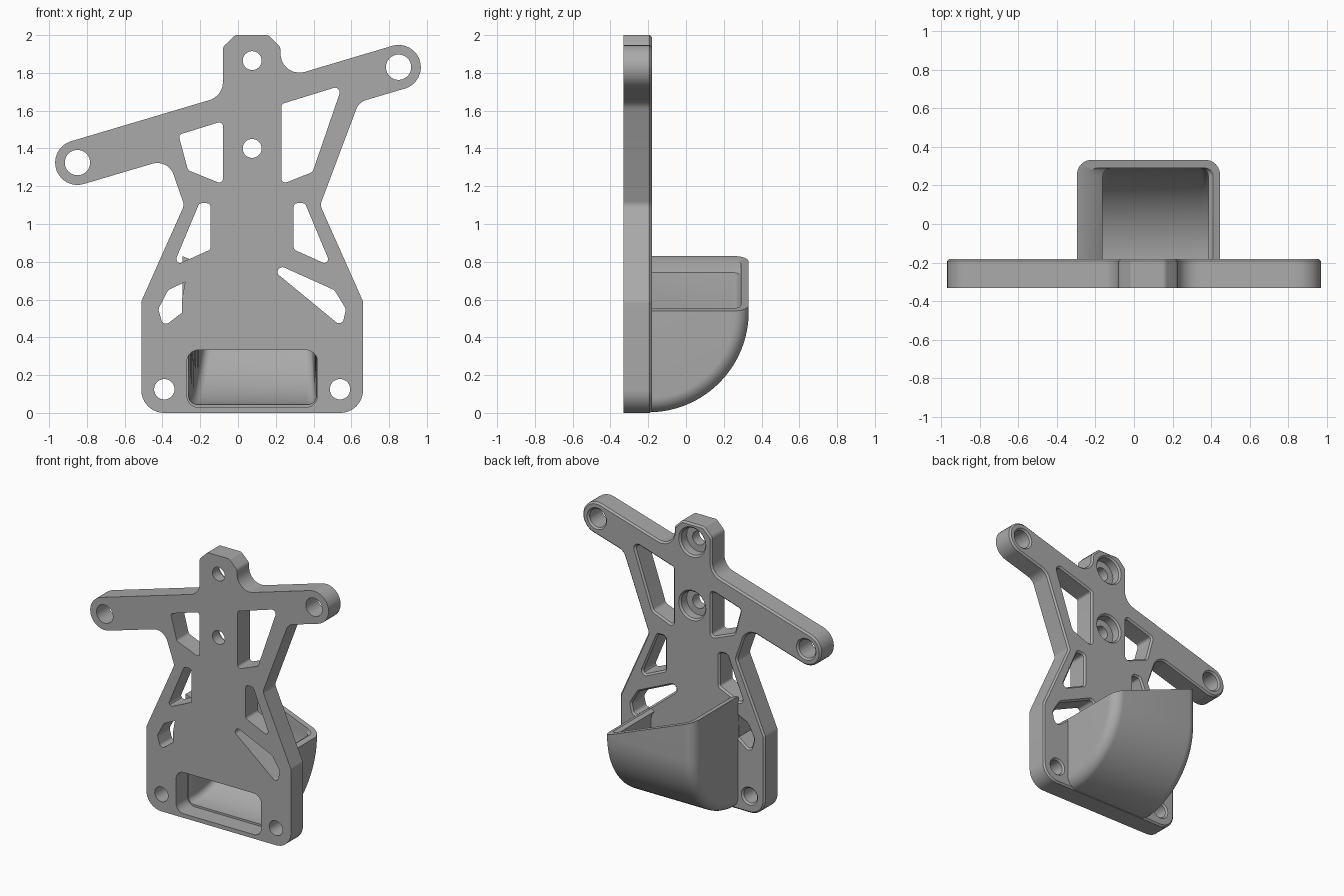
import bpy, bmesh
from math import sin, cos, tan, pi, radians
from mathutils import Vector

cube = bpy.data.objects.get("Cube")
if cube:
    bpy.data.objects.remove(cube)

grey = bpy.data.materials.new("satin grey")
grey.use_nodes = True
COLOR = (0.4, 0.4, 0.4, 1)
grey.diffuse_color = COLOR
grey.node_tree.nodes["Principled BSDF"].inputs["Base Color"].default_value = COLOR

FRONT, BACK, EDGE, MID = -0.332, -0.18, 0.012, 0.075


def finish(bm, name):
    bmesh.ops.recalc_face_normals(bm, faces=bm.faces)
    mesh = bpy.data.meshes.new(name)
    bm.to_mesh(mesh)
    bm.free()
    mesh.materials.append(grey)
    obj = bpy.data.objects.new(name, mesh)
    bpy.context.collection.objects.link(obj)
    bpy.ops.object.select_all(action='DESELECT')
    obj.select_set(True)
    bpy.context.view_layer.objects.active = obj
    bpy.ops.object.shade_smooth_by_angle(angle=radians(28))


def rounded(corners, steps=8):
    """Polygon of (x, z, radius) corners turned into points with arcs."""
    out = []
    for i, (x, z, r) in enumerate(corners):
        p = Vector((x, z))
        if r == 0:
            out.append(p)
            continue
        a = (Vector(corners[i - 1][:2]) - p).normalized()
        b = (Vector(corners[(i + 1) % len(corners)][:2]) - p).normalized()
        half = a.angle(b) / 2
        center = p + (a + b).normalized() * r / sin(half)
        t = r / tan(half)
        s, e = p + a * t - center, p + b * t - center
        out += [center + s.lerp(e, k / steps).normalized() * r for k in range(steps + 1)]
    return out


def circle(x, z, r, n=40):
    return [Vector((x + r * cos(2 * pi * k / n), z + r * sin(2 * pi * k / n))) for k in range(n)]


def oriented(pts, ccw):
    area = sum(pts[i - 1].cross(pts[i]) for i in range(len(pts)))
    return pts if (area > 0) == ccw else pts[::-1]


def offset(pts, d):
    """Move a loop sideways into the material on its left."""
    out = []
    for i, p in enumerate(pts):
        e1 = (p - pts[i - 1]).normalized()
        e2 = (pts[(i + 1) % len(pts)] - p).normalized()
        n1, n2 = Vector((-e1.y, e1.x)), Vector((-e2.y, e2.x))
        out.append(p + (n1 + n2) * d / (1 + n1.dot(n2)))
    return out


def mirror(corners):
    return [(2 * MID - x, z, r) for x, z, r in corners]


# Plate outline: base, right arm, top tab, left arm
d = Vector((1.7, 0.505)).normalized()
n = Vector((-d.y, d.x))
R = 0.118


def arm_end(x, z, side):
    c = Vector((x, z)) + d * R * side
    return [(*(c - n * R * side), R - 0.001), (*(c + n * R * side), R - 0.001)]


outline = [(-0.512, 0, 0.12), (0.662, 0, 0.12), (0.662, 0.59, 0.04), (0.435, 1.1, 0.05),
           (0.64, 1.645, 0.08), *arm_end(0.85, 1.83, 1),
           (0.225, 1.767, 0.1), (0.225, 1.937, 0.04), (0.16, 2, 0.03),
           (-0.015, 2, 0.03), (-0.08, 1.937, 0.04), (-0.08, 1.677, 0.1),
           *arm_end(-0.85, 1.325, -1),
           (-0.37, 1.344, 0.09), (-0.285, 1.1, 0.05), (-0.512, 0.59, 0.04)]

# Lightening windows and the duct opening
mid_window = [(-0.205, 1.11, 0.02), (-0.145, 1.11, 0.02), (-0.145, 0.865, 0.02), (-0.345, 0.775, 0.02)]
windows = [
    mid_window, mirror(mid_window),
    [(-0.315, 1.472, 0.02), (-0.08, 1.545, 0.02), (-0.08, 1.21, 0.02), (-0.265, 1.285, 0.025)],
    [(0.23, 1.635, 0.02), (0.553, 1.735, 0.025), (0.395, 1.275, 0.03), (0.23, 1.21, 0.02)],
    [(0.21, 0.785, 0.025), (0.51, 0.65, 0.03), (0.572, 0.55, 0.03), (0.55, 0.455, 0.025), (0.21, 0.735, 0.02)],
    [(-0.28, 0.693, 0), (-0.37, 0.65, 0.03), (-0.422, 0.55, 0.03), (-0.395, 0.455, 0.025), (-0.297, 0.53, 0), (-0.297, 0.6, 0)],
    [(-0.27, 0.03, 0.06), (0.42, 0.03, 0.06), (0.42, 0.333, 0.06), (-0.27, 0.333, 0.06)],
]

plain = [(FRONT, 0), (BACK - EDGE, 0), (BACK, EDGE)]
square = [(FRONT, 0), (BACK, 0)]
bored = [(FRONT, 0), (-0.255, 0), (-0.255, 0.048), (BACK - EDGE, 0.048), (BACK, 0.06)]

loops = [(oriented(rounded(outline), True), plain)]
loops += [(oriented(rounded(w), False), plain) for w in windows[:-1]]
loops += [(oriented(rounded(windows[-1]), False), square)]
loops += [(oriented(circle(*c), False), plain) for c in
          [(-0.85, 1.325, 0.067), (0.85, 1.83, 0.067), (-0.39, 0.125, 0.054), (0.54, 0.125, 0.054)]]
loops += [(oriented(circle(MID, z, 0.05), False), bored) for z in (1.865, 1.4)]

bm = bmesh.new()
caps = ([], [])
for pts, levels in loops:
    rings = [[bm.verts.new((p.x, y, p.y)) for p in offset(pts, off)] for y, off in levels]
    for lo, hi in zip(rings, rings[1:]):
        for i in range(len(lo)):
            bm.faces.new((lo[i - 1], lo[i], hi[i], hi[i - 1]))
    for cap, ring in zip(caps, (rings[0], rings[-1])):
        cap += [bm.edges.get((ring[i - 1], ring[i])) for i in range(len(ring))]
for cap, side in zip(caps, (-1, 1)):
    bmesh.ops.triangle_fill(bm, use_beauty=True, use_dissolve=False, edges=cap, normal=(0, side, 0))
finish(bm, "mounting_plate")

# Curved duct: a U section swept a quarter turn, then raised to a sloped rim
YC, ZC, X0, X1 = -0.2, 0.535, -0.295, 0.445


def rim(x):
    return 0.54 + 0.29 * (X1 - x) / (X1 - X0)


def section(x0, x1, depth, radius):
    return rounded([(x0, 0.015, 0), (x0, depth, radius), (x1, depth, radius), (x1, 0.015, 0)])


def duct_ring(bm, t, height, in0, in1):
    outer = section(X0, X1, 0.532, 0.075)
    inner = section(in0, in1, 0.49, 0.045)
    ring = []
    for p in outer + inner[::-1]:
        z = ZC - p.y * cos(t)
        if height is not None:
            z = max(ZC + 0.003, rim(p.x) - height)
        ring.append(bm.verts.new((p.x, YC + p.y * sin(t), z)))
    return ring


bm = bmesh.new()
STEPS = 24
rings = []
for k in range(STEPS + 1):
    f = k / STEPS
    rings.append(duct_ring(bm, f * pi / 2, None, -0.262 + 0.1 * f, 0.415 - 0.03 * f))
rings.append(duct_ring(bm, pi / 2, 0.035, -0.162, 0.385))
rings.append(duct_ring(bm, pi / 2, 0, -0.235, 0.41))
for lo, hi in zip(rings, rings[1:]):
    for i in range(len(lo)):
        bm.faces.new((lo[i - 1], lo[i], hi[i], hi[i - 1]))
for ring in (rings[0], rings[-1]):
    for i in range(len(ring) // 2 - 1):
        bm.faces.new((ring[i], ring[i + 1], ring[-2 - i], ring[-1 - i]))
finish(bm, "air_duct")
